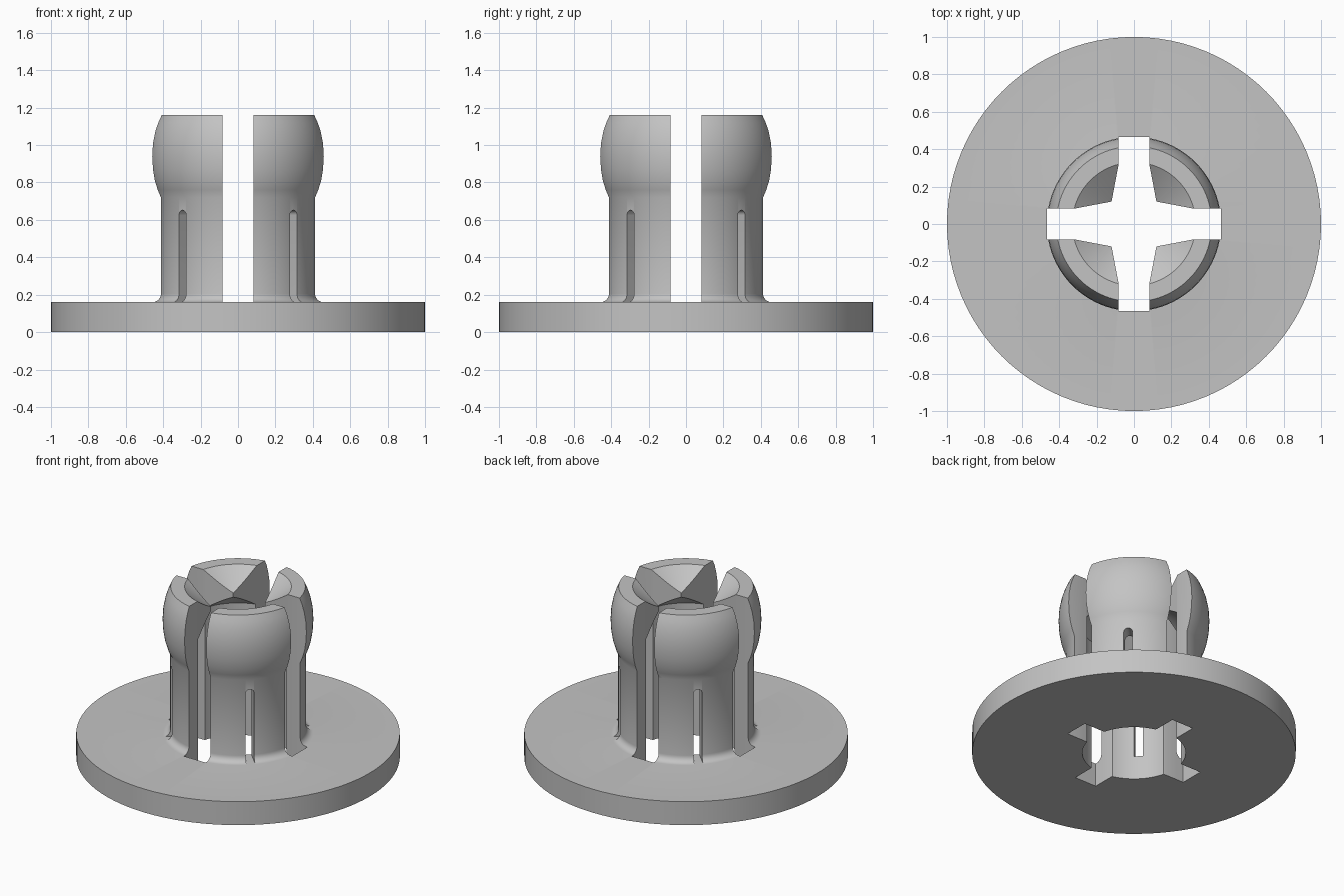
import bpy, bmesh, math
from mathutils import Matrix, Vector

if "Cube" in bpy.data.objects:
    bpy.data.objects.remove(bpy.data.objects["Cube"], do_unlink=True)

grey = bpy.data.materials.new("light_grey_plastic")
grey.use_nodes = True
colour = (0.55, 0.55, 0.55, 1)
grey.diffuse_color = colour
grey.node_tree.nodes["Principled BSDF"].inputs["Base Color"].default_value = colour


def make_object(name, bm):
    bmesh.ops.recalc_face_normals(bm, faces=bm.faces)
    mesh = bpy.data.meshes.new(name)
    bm.to_mesh(mesh)
    bm.free()
    mesh.materials.append(grey)
    obj = bpy.data.objects.new(name, mesh)
    bpy.context.collection.objects.link(obj)
    return obj


def lathe(name, profile, steps):
    """Revolve a closed (radius, height) outline around z."""
    bm = bmesh.new()
    verts = [bm.verts.new((r, 0, z)) for r, z in profile]
    edges = [bm.edges.new((a, b)) for a, b in zip(verts, verts[1:] + verts[:1])]
    bmesh.ops.spin(bm, geom=verts + edges, axis=(0, 0, 1), cent=(0, 0, 0),
                   angle=math.tau, steps=steps, use_duplicate=False)
    bmesh.ops.remove_doubles(bm, verts=bm.verts, dist=1e-4)
    return make_object(name, bm)


def prism(name, outline, depth, matrix):
    """Extrude a flat outline along its local z, then place it."""
    bm = bmesh.new()
    face = bm.faces.new([bm.verts.new((x, y, 0)) for x, y in outline])
    moved = bmesh.ops.extrude_face_region(bm, geom=[face])["geom"]
    bmesh.ops.translate(bm, vec=Vector((0, 0, depth)),
                        verts=[v for v in moved if isinstance(v, bmesh.types.BMVert)])
    bmesh.ops.transform(bm, matrix=matrix, verts=bm.verts)
    obj = make_object(name, bm)
    obj.hide_render = True
    return obj


# Base disc, tube, bulging head and inner teeth in one outline
fillet = [(0.465 - 0.045 * math.sin(a), 0.205 - 0.045 * math.cos(a))
          for a in (math.radians(15 * i) for i in range(7))]
bulge = [(0.42, 0.72), (0.437, 0.76), (0.452, 0.81), (0.462, 0.87), (0.466, 0.94),
         (0.462, 1.01), (0.449, 1.075), (0.434, 1.12), (0.416, 1.16)]
teeth = [(0.33, 1.16), (0.15, 1.025), (0.32, 0.9)]
body = lathe("clip_body", [(0.32, 0), (1, 0), (1, 0.16)] + fillet + bulge + teeth, 96)

# Cross-shaped opening that splits the tube into four legs
quadrant = [(0.466, 0.082), (0.32, 0.082), (0.12, 0.12), (0.082, 0.32), (0.082, 0.466)]
cross = []
for i in range(4):
    turn = Matrix.Rotation(i * math.pi / 2, 2)
    cross += [tuple(turn @ Vector(p)) for p in quadrant]
cutters = [prism("cross_cutter", cross, 2, Matrix.Translation((0, 0, -0.4)))]

# Narrow round-topped slit through the middle of each leg
half = 0.027
slit = [(-half, 0.161), (half, 0.161)]
slit += [(half * math.cos(a), 0.625 + half * math.sin(a))
         for a in (math.pi * i / 10 for i in range(11))]
for angle in (45, 135):
    place = (Matrix.Rotation(math.radians(angle), 4, "Z")
             @ Matrix.Rotation(math.pi / 2, 4, "X")
             @ Matrix.Translation((0, 0, -0.465)))
    cutters.append(prism("slit_cutter", slit, 0.93, place))

# Apply the cuts
bpy.context.view_layer.objects.active = body
body.select_set(True)
for cutter in cutters:
    cut = body.modifiers.new("cut", "BOOLEAN")
    cut.operation = "DIFFERENCE"
    cut.solver = "EXACT"
    cut.object = cutter
    bpy.ops.object.modifier_apply(modifier=cut.name)
    bpy.data.objects.remove(cutter, do_unlink=True)
bpy.ops.object.shade_smooth_by_angle(angle=math.radians(25))
